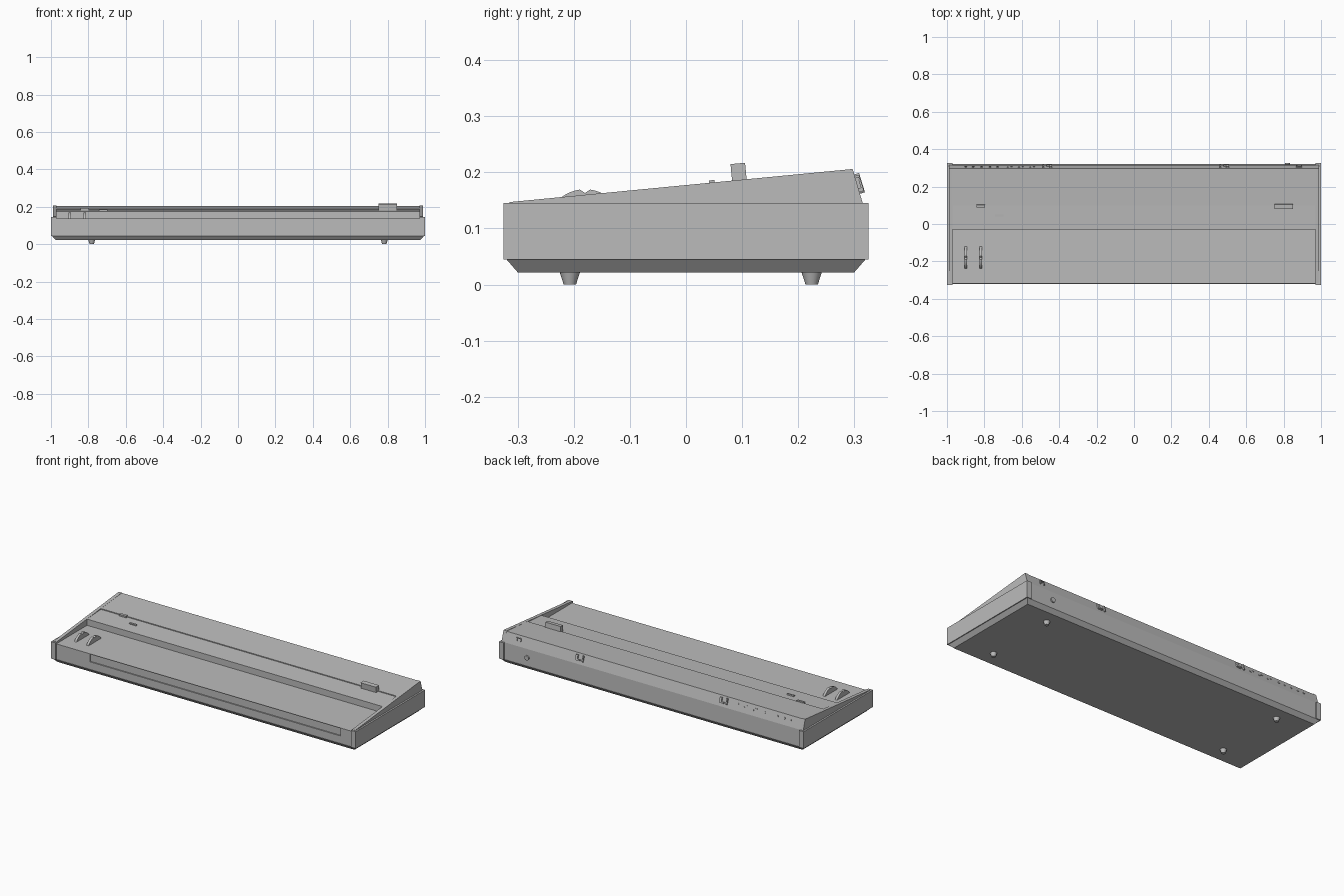
import bpy, bmesh, math
from mathutils import Matrix

cube = bpy.data.objects.get("Cube")
if cube:
    bpy.data.objects.remove(cube, do_unlink=True)

grey = bpy.data.materials.new("plain_grey")
grey.use_nodes = True
tone = (0.5, 0.5, 0.5, 1)
grey.diffuse_color = tone
grey.node_tree.nodes["Principled BSDF"].inputs["Base Color"].default_value = tone


def finish(name, bm):
    bmesh.ops.recalc_face_normals(bm, faces=bm.faces)
    mesh = bpy.data.meshes.new(name)
    bm.to_mesh(mesh)
    bm.free()
    mesh.materials.append(grey)
    obj = bpy.data.objects.new(name, mesh)
    bpy.context.collection.objects.link(obj)
    return obj


def extrude_x(name, profile, x0, x1):
    """Sweep a y-z outline from x0 to x1."""
    bm = bmesh.new()
    face = bm.faces.new([bm.verts.new((x0, y, z)) for y, z in profile])
    out = bmesh.ops.extrude_face_region(bm, geom=[face])
    verts = [v for v in out["geom"] if isinstance(v, bmesh.types.BMVert)]
    bmesh.ops.translate(bm, verts=verts, vec=(x1 - x0, 0, 0))
    return finish(name, bm)


def box(name, centre, size, tilt=0):
    bm = bmesh.new()
    bmesh.ops.create_cube(bm, size=1, matrix=Matrix.Translation(centre)
                          @ Matrix.Rotation(tilt, 4, "X") @ Matrix.Diagonal((*size, 1)))
    return finish(name, bm)


def cone(name, centre, r0, r1, depth, tilt=0, sides=24):
    bm = bmesh.new()
    bmesh.ops.create_cone(bm, cap_ends=True, segments=sides, radius1=r0, radius2=r1, depth=depth,
                          matrix=Matrix.Translation(centre) @ Matrix.Rotation(tilt, 4, "X"))
    return finish(name, bm)


# Main body with sunken key bed, stepped control panel and leaning rear edge
body = extrude_x("body", [(-.318, .045), (-.318, .137), (-.03, .137), (-.03, .174), (.1, .182),
                          (.1, .187), (.297, .204), (.315, .145), (.318, .045)], -.97, .97)

# Shallow recess along the front
cutter = box("front_recess_cutter", (.0725, -.318, .112), (1.645, .014, .045))
cutter.hide_render = True
cutter.hide_viewport = True
recess = body.modifiers.new("front_recess", "BOOLEAN")
recess.operation = "DIFFERENCE"
recess.object = cutter

# End caps and the sloped cheeks above them
cap = [(-.325, .045), (-.325, .145), (.325, .145), (.325, .045)]
cheek = [(-.315, .145), (-.315, .147), (.297, .206), (.315, .145)]
for side, s in (("left", 1), ("right", -1)):
    extrude_x(side + "_end_cap", cap, s * .97, s * 1)
    extrude_x(side + "_cheek", cheek, s * .97, s * .99)

# Tapered base tray
bm = bmesh.new()
bmesh.ops.create_cube(bm, size=1)
for v in bm.verts:
    top = v.co.z > 0
    v.co.x *= 1.99 if top else 1.95
    v.co.y *= .64 if top else .6
    v.co.z = .045 if top else .022
finish("base_tray", bm)

# Feet
for x in (-.782, .782):
    for y in (-.207, .224):
        cone("foot", (x, y, .011), .011, .018, .022)

# Two control wheels with a finger notch
for x in (-.9, -.82):
    outline = []
    for i in range(17):
        a = math.radians(30 + i * 7.5)
        r = .062 if i == 8 else .069
        outline.append((-.18 + r * math.cos(a), .101 + r * math.sin(a)))
    extrude_x("control_wheel", outline, x - .007, x + .007)

# Slider cap and small buttons on the panel
slope = math.atan(.059 / .612)
box("slider_cap", (.8, .094, .198), (.1, .026, .036), slope)
box("upper_button", (-.82, .096, .187), (.045, .014, .012), slope)
box("lower_button", (-.72, .046, .181), (.045, .01, .01), slope)

# Rear sockets: small round ones, then paired slots
lean = math.radians(-73)
for x in (-.9, -.86, -.815, -.77, -.73):
    cone("small_socket", (x, .305, .18), .006, .006, .006, lean, 12)
for x in (-.665, -.605, -.545):
    for dx, z in ((-.01, .184), (.01, .174)):
        box("port", (x + dx, .318 - (z - .135) * .3, z), (.01, .005, .008), math.radians(17))

# Rear cable hooks: an upright with a short foot
for x in (-.465, .48):
    box("hook_plate", (x - .02, .308, .18), (.008, .012, .036), math.radians(17))
    box("hook_post", (x + .02, .308, .18), (.014, .01, .03), math.radians(17))
    box("hook_foot", (x + .01, .312, .168), (.025, .01, .008), math.radians(17))

# Rear power socket and switch
cone("power_socket", (.82, .321, .095), .014, .014, .008, math.pi / 2)
for x in (.87, .895):
    box("switch_side", (x, .307, .181), (.006, .006, .02), math.radians(17))
box("switch_bar", (.8825, .306, .189), (.03, .006, .005), math.radians(17))

# Smooth only the round parts
bpy.ops.object.select_all(action="DESELECT")
for obj in bpy.context.scene.objects:
    if obj.name.startswith(("foot", "control_wheel", "small_socket", "power_socket")):
        obj.select_set(True)
        bpy.context.view_layer.objects.active = obj
bpy.ops.object.shade_smooth_by_angle(angle=math.radians(30))
